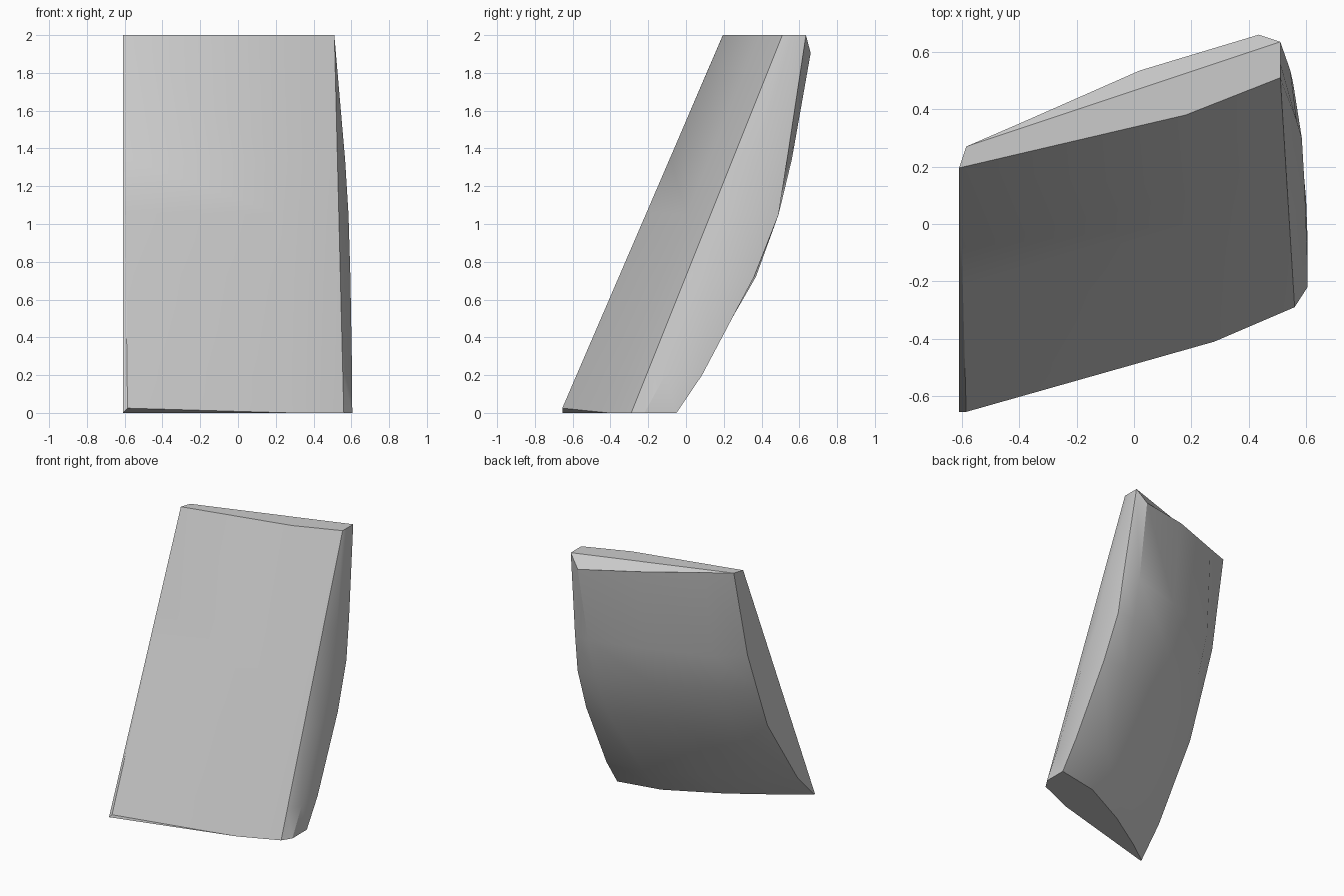
import bpy
import bmesh
import math
from mathutils import Vector

# Remove the default object
default = bpy.data.objects.get("Cube")
if default:
    bpy.data.objects.remove(default, do_unlink=True)

# Heights of the loft rows, top to bottom
HEIGHTS = (2, 1.34, 1.05, .72, .2, 0)


def straight_column(top, bottom):
    """Points on a straight line from top to bottom, one for each row."""
    start, end = Vector(top), Vector(bottom)
    return [end.lerp(start, height / HEIGHTS[0]) for height in HEIGHTS]


def curved_column(xs, ys, top_drop=0):
    """Points on a bowed edge; top_drop lowers the first one."""
    points = [Vector(point) for point in zip(xs, ys, HEIGHTS)]
    points[0].z -= top_drop
    return points


# Straight leaning front
front_left = straight_column((-.61, .195, 2), (-.61, -.655, 0))
front_chamfer = straight_column((-.608, .196, 2), (-.585, -.655, .025))
front_middle = straight_column((.18, .38, 2), (.28, -.41, 0))
front_right = straight_column((.51, .51, 2), (.56, -.29, 0))

# Bowed side and back
side_ridge = curved_column((.51, .567, .585, .595, .604, .605),
                           (.56, .36, .3, .13, -.11, -.22))
back_right = curved_column((.51, .545, .555, .575, .6, .605),
                           (.635, .535, .49, .36, .085, -.05))
back_swell = curved_column((.435, .42, .41, .38, .3, .283),
                           (.66, .56, .49, .37, .07, -.113), .095)
back_middle = curved_column((.02, .02, .02, 0, -.05, -.1),
                            (.535, .45, .37, .2, -.1, -.307), .05)
back_shoulder = curved_column((-.4, -.42, -.42, -.42, -.42, -.42),
                              (.35, .29, .2, .04, -.32, -.51), .015)
back_left = curved_column((-.585, -.6, -.6, -.6, -.605, -.61),
                          (.27, .13, .02, -.107, -.453, -.645))

columns = [front_left, front_chamfer, front_middle, front_right, side_ridge,
           back_right, back_swell, back_middle, back_shoulder, back_left]

# Loft the columns into a closed slab
bm = bmesh.new()
grid = [[bm.verts.new(point) for point in column] for column in columns]
for index, column in enumerate(grid):
    following = grid[(index + 1) % len(grid)]
    for row in range(len(HEIGHTS) - 1):
        bm.faces.new((column[row], column[row + 1],
                      following[row + 1], following[row]))

# Flat top, sloped rear top bevel and flat underside
right_index = columns.index(back_right)
tops = [column[0] for column in grid]
bm.faces.new(tops[:right_index + 1] + tops[-1:])
bm.faces.new(tops[right_index:])
bm.faces.new([column[-1] for column in reversed(grid)])
bmesh.ops.recalc_face_normals(bm, faces=bm.faces)

mesh = bpy.data.meshes.new("leaning_slab")
bm.to_mesh(mesh)
bm.free()
slab = bpy.data.objects.new("leaning_slab", mesh)
bpy.context.collection.objects.link(slab)

# Plain grey material
grey = bpy.data.materials.new("plain_grey")
grey.use_nodes = True
colour = (.6, .6, .6, 1)
grey.diffuse_color = colour
for node in grey.node_tree.nodes:
    if node.type == "BSDF_PRINCIPLED":
        node.inputs["Base Color"].default_value = colour
mesh.materials.append(grey)

# Smooth shading with sharp borders
bpy.ops.object.select_all(action="DESELECT")
slab.select_set(True)
bpy.context.view_layer.objects.active = slab
bpy.ops.object.shade_smooth_by_angle(angle=math.radians(30))
